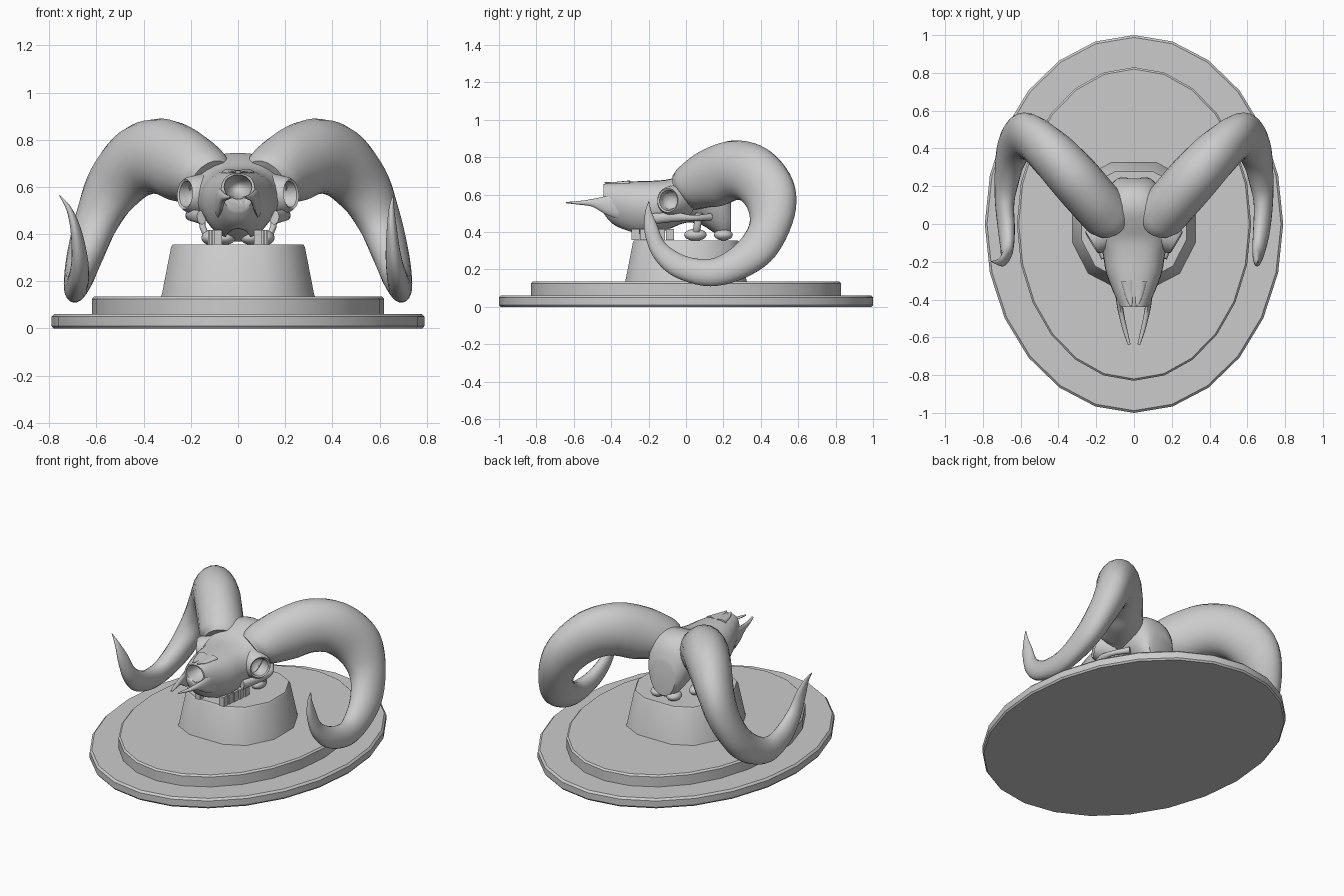
import bpy, bmesh, math
from mathutils import Vector

if "Cube" in bpy.data.objects:
    bpy.data.objects.remove(bpy.data.objects["Cube"])

def finish(bm, name, angle=40):
    bmesh.ops.recalc_face_normals(bm, faces=bm.faces)
    me = bpy.data.meshes.new(name)
    bm.to_mesh(me)
    bm.free()
    me.shade_smooth()
    me.set_sharp_from_angle(angle=math.radians(angle))
    ob = bpy.data.objects.new(name, me)
    bpy.context.collection.objects.link(ob)
    return ob

def skin(name, rings, angle=40):
    """Closed solid through equal-sized rings of points."""
    bm = bmesh.new()
    vs = [[bm.verts.new(p) for p in r] for r in rings]
    n = len(rings[0])
    for a, b in zip(vs, vs[1:]):
        for i in range(n):
            j = (i + 1) % n
            bm.faces.new((a[i], a[j], b[j], b[i]))
    bm.faces.new(vs[0])
    bm.faces.new(vs[-1])
    return finish(bm, name, angle)

def spline(rows, sub):
    """Catmull-Rom through rows of numbers."""
    out = []
    for i in range(len(rows) - 1):
        p = [rows[max(0, min(len(rows) - 1, i + k))] for k in (-1, 0, 1, 2)]
        for s in range(sub):
            t = s / sub
            out.append([0.5 * (2*b + (c-a)*t + (2*a-5*b+4*c-d)*t*t + (3*b-a-3*c+d)*t**3)
                        for a, b, c, d in zip(*p)])
    return out + [list(rows[-1])]

def tusk(name, rows, side=1, sub=5, n=20):
    """Tapering form; each row = outer xyz, inner xyz, half thickness."""
    rows = spline(rows, sub)
    O = [Vector((r[0] * side, r[1], r[2])) for r in rows]
    I = [Vector((r[3] * side, r[4], r[5])) for r in rows]
    C = [(a + b) / 2 for a, b in zip(O, I)]
    rings = []
    for k, r in enumerate(rows):
        T = C[min(k + 1, len(C) - 1)] - C[max(k - 1, 0)]
        A = (O[k] - I[k]) / 2
        B = T.cross(A).normalized() * r[6]
        rings.append([C[k] + A * math.cos(2*math.pi*i/n) + B * math.sin(2*math.pi*i/n) for i in range(n)])
    return skin(name, rings, 60)

def ball(name, loc, rad):
    bm = bmesh.new()
    bmesh.ops.create_uvsphere(bm, u_segments=24, v_segments=14, radius=1)
    bmesh.ops.scale(bm, vec=rad, verts=bm.verts)
    bmesh.ops.translate(bm, vec=loc, verts=bm.verts)
    return finish(bm, name)

def cut(target, cutter):
    cutter.hide_render = True
    cutter.display_type = 'WIRE'
    m = target.modifiers.new("cut", 'BOOLEAN')
    m.operation, m.solver, m.object = 'DIFFERENCE', 'EXACT', cutter

# Oval plinth: two stacked 24-sided tiers
def tier(name, rx, ry, prof, n=24):
    skin(name, [[((rx - d) * math.sin(2*math.pi*i/n), (ry - d) * math.cos(2*math.pi*i/n), z)
                 for i in range(n)] for d, z in prof], 30)

tier("plinth_lower", 0.79, 1.0, [(.008, 0), (0, .01), (0, .05), (.012, .062)])
tier("plinth_upper", 0.62, 0.83, [(0, .05), (0, .125), (.01, .135)])

# Tapered pedestal block with cut corners
q = [(.33, .10), (.245, .265), (.12, .33)]
outline = (q + [(-x, y) for x, y in reversed(q)] + [(-x, -y) for x, y in q]
           + [(x, -y) for x, y in reversed(q)])
skin("pedestal", [[(x * s, y * s, z) for x, y in outline]
                  for s, z in [(1.0, .12), (.975, .15), (.86, .345), (.84, .356)]], 35)

# Horns: the left one flares outward at its tip
horn = [(.10, -.06, .71, .13, .06, .52, .10),
        (.12, -.02, .755, .17, .11, .53, .13),
        (.20, .10, .84, .26, .19, .54, .135),
        (.32, .26, .89, .34, .26, .57, .135),
        (.45, .43, .845, .42, .31, .56, .125),
        (.57, .56, .69, .50, .345, .50, .105),
        (.63, .577, .50, .57, .34, .42, .09),
        (.68, .48, .28, .62, .27, .33, .075),
        (.70, .32, .16, .65, .17, .265, .062),
        (.70, .13, .11, .67, .09, .255, .05),
        (.69, -.06, .16, .66, -.01, .275, .043),
        (.67, -.17, .26, .65, -.11, .34, .033),
        (.655, -.22, .39, .65, -.155, .44, .022),
        (.65, -.22, .50, .652, -.185, .51, .012),
        (.656, -.20, .565, .657, -.197, .563, .002)]
tusk("horn_right", horn)
left = []
for i, r in enumerate(horn):
    f = .1 * (max(0, i - 10) / 4) ** 1.5
    left.append((r[0] + f,) + r[1:3] + (r[3] + f,) + r[4:])
tusk("horn_left", left, -1)

# Skull: superellipse sections along y (y, half width, top, bottom)
sections = [(-.44, .072, .657, .50), (-.40, .092, .664, .45), (-.33, .122, .669, .41),
            (-.25, .15, .672, .382), (-.16, .165, .675, .385), (-.08, .188, .685, .42),
            (0, .19, .72, .45), (.08, .17, .745, .44), (.16, .145, .73, .39),
            (.21, .12, .68, .368), (.24, .09, .60, .385)]
def sgnpow(v, e):
    return math.copysign(abs(v) ** e, v)
rings = []
for y, w, zt, zb in spline(sections, 3):
    ring = []
    for i in range(28):
        a = 2 * math.pi * i / 28
        v = sgnpow(math.sin(a), .8)
        taper = 1 if v > 0 else 1 + .22 * v      # narrower toward the palate
        ring.append((w * sgnpow(math.cos(a), .8) * taper, y, (zt + zb) / 2 + v * (zt - zb) / 2))
    rings.append(ring)
skull = skin("skull", rings)
cut(skull, ball("nasal_cutter", (0, -.46, .60), (.060, .15, .052)))
cut(skull, ball("palate_cutter", (0, -.22, .37), (.055, .30, .06)))

for s, tag in ((1, "right"), (-1, "left")):
    # Eye socket: lathed cup facing outward and forward
    d = Vector((.85 * s, -.5, .05)).normalized()
    rot = d.to_track_quat('Z', 'Y')
    c = Vector((.20 * s, -.082, .568))
    prof = [(.012, -.07), (.04, -.055), (.052, -.01), (.055, .024), (.064, .03),
            (.074, .015), (.085, -.03), (.10, -.09)]
    skin("eye_socket_" + tag, [[c + rot @ Vector((r * math.cos(2*math.pi*i/24),
         r * math.sin(2*math.pi*i/24), h)) for i in range(24)] for r, h in prof], 50)
    cut(skull, ball("eye_cutter_" + tag, c + d * .01, (.056, .056, .056)))

    # Forward prongs of the upper jaw
    tusk("jaw_prong_" + tag, [(.08, -.36, .61, .085, -.36, .47, .018),
                              (.075, -.43, .592, .075, -.43, .495, .016),
                              (.062, -.50, .577, .062, -.50, .535, .014),
                              (.045, -.57, .566, .045, -.57, .546, .012),
                              (.025, -.64, .561, .025, -.64, .554, .007)], s, 3, 12)
    # Pointed nasal bones
    tusk("nasal_bone_" + tag, [(.035, -.30, .676, .035, -.30, .645, .035),
                               (.025, -.38, .668, .025, -.38, .650, .022),
                               (.015, -.435, .668, .015, -.435, .662, .004)], s, 3, 10)
    # Cheekbone arch from the socket to the braincase
    tusk("cheekbone_" + tag, [(.16, -.18, .50, .15, -.18, .44, .02),
                              (.205, -.06, .505, .195, -.06, .455, .018),
                              (.205, .04, .49, .20, .04, .46, .014),
                              (.14, .13, .50, .14, .13, .46, .02)], s, 4, 10)
    # Molars
    for k in range(5):
        bm = bmesh.new()
        bmesh.ops.create_cube(bm, size=1)
        bmesh.ops.scale(bm, vec=(.035, .042, .06), verts=bm.verts)
        bmesh.ops.translate(bm, vec=((.085 + .006 * k) * s, -.27 + .046 * k, .387), verts=bm.verts)
        finish(bm, "molar_%s_%d" % (tag, k + 1))
    # Bony lobes resting on the pedestal
    ball("base_lobe_" + tag, (.115 * s, .05, .385), (.04, .06, .032))
    ball("rear_lobe_" + tag, (.055 * s, .20, .385), (.045, .05, .03))
    # Strut between lobe and cheek
    tusk("jaw_strut_" + tag, [(.12, .07, .38, .12, .03, .38, .014),
                              (.15, .08, .43, .15, .04, .43, .014),
                              (.15, .09, .50, .15, .05, .50, .014)], s, 3, 10)
